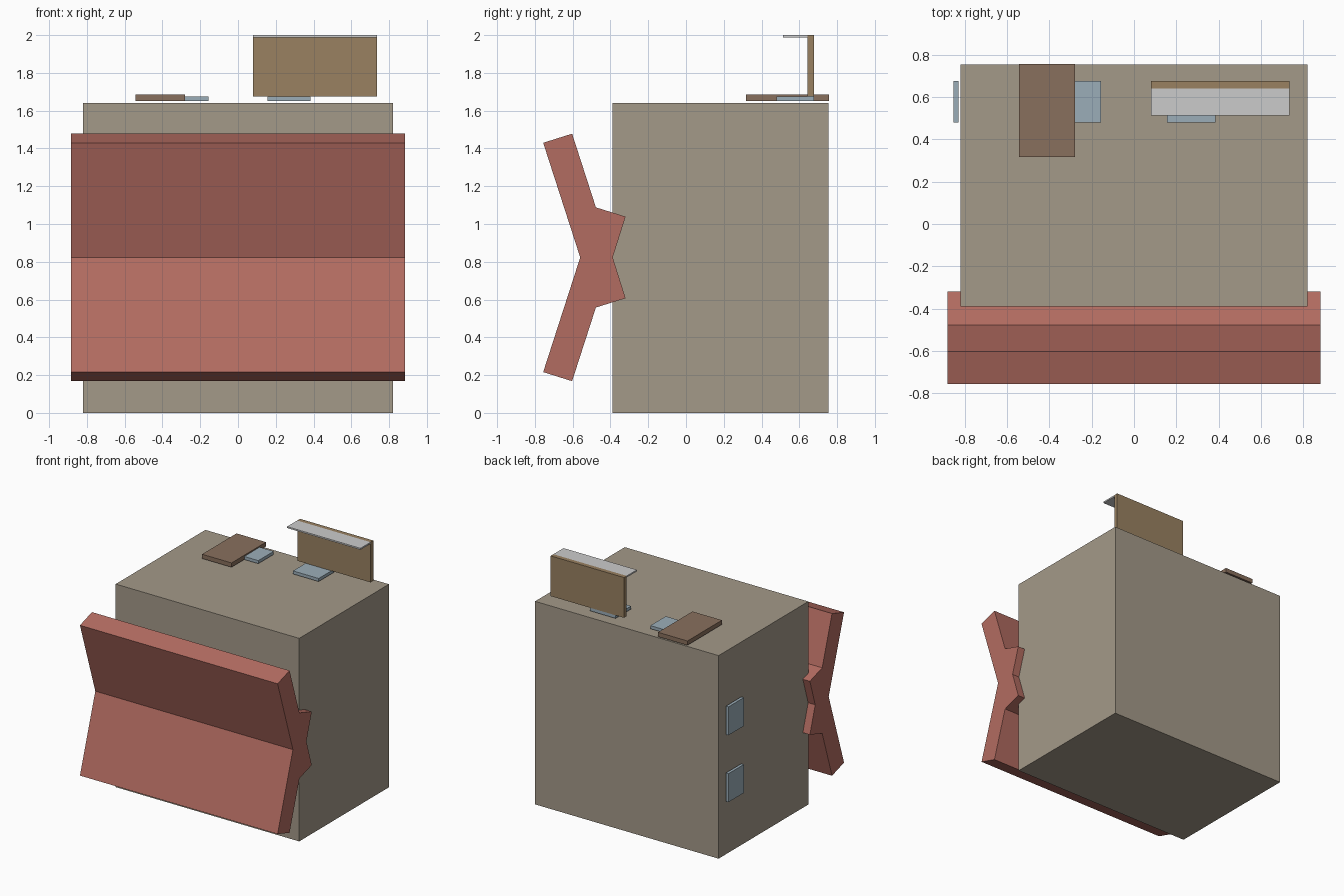
import bpy, bmesh

if "Cube" in bpy.data.objects:
    bpy.data.objects.remove(bpy.data.objects["Cube"])


def mat(name, color):
    m = bpy.data.materials.new(name)
    m.diffuse_color = (*color, 1)
    m.use_nodes = True
    m.node_tree.nodes["Principled BSDF"].inputs["Base Color"].default_value = m.diffuse_color
    return m


stone = mat("stone", (0.37, 0.32, 0.25))
red = mat("red", (0.45, 0.15, 0.12))
brown = mat("brown", (0.25, 0.16, 0.11))
tan = mat("tan", (0.32, 0.22, 0.12))
blue = mat("blue", (0.33, 0.42, 0.48))


def prism(name, profile, x0, x1, material=None):
    """Extrude a (y, z) outline along x."""
    bm = bmesh.new()
    face = bm.faces.new([bm.verts.new((x0, y, z)) for y, z in profile])
    ext = bmesh.ops.extrude_face_region(bm, geom=[face])["geom"]
    verts = [g for g in ext if isinstance(g, bmesh.types.BMVert)]
    bmesh.ops.translate(bm, verts=verts, vec=(x1 - x0, 0, 0))
    bmesh.ops.recalc_face_normals(bm, faces=bm.faces)
    me = bpy.data.meshes.new(name)
    bm.to_mesh(me)
    bm.free()
    ob = bpy.data.objects.new(name, me)
    bpy.context.collection.objects.link(ob)
    if material:
        me.materials.append(material)
    return ob


def box(name, x, y, z, material=None):
    outline = [(y[0], z[0]), (y[1], z[0]), (y[1], z[1]), (y[0], z[1])]
    return prism(name, outline, x[0], x[1], material)


# Main body
box("body", (-0.82, 0.82), (-0.39, 0.755), (0, 1.64), stone)

# Front piece: crossed slabs, outline mirrored about mid height
mid = 0.823
upper = [(-0.56, 0), (-0.756, 0.607), (-0.603, 0.655), (-0.477, 0.265),
         (-0.32, 0.216), (-0.388, 0)]
outline = [(y, mid + h) for y, h in upper]
outline += [(y, mid - h) for y, h in reversed(upper[1:-1])]
prism("crossed_front", outline, -0.883, 0.883, red)

# Small blue pads: a pair on the top and a pair on the left side
for label, c in (("a", -0.27), ("b", 0.27)):
    span = (c - 0.115, c + 0.115)
    box("top_pad_" + label, span, (0.48, 0.677), (1.65, 1.675), blue)
    box("side_pad_" + label, (-0.853, -0.83), (0.48, 0.677),
        (0.82 + span[0], 0.82 + span[1]), blue)

# Flat slab on the left of the top
box("flat_slab", (-0.543, -0.28), (0.317, 0.757), (1.65, 1.685), brown)

# Upright panel with a thin ledge
box("upright_panel", (0.08, 0.735), (0.642, 0.677), (1.675, 2.0), tan)
box("panel_ledge", (0.08, 0.735), (0.513, 0.642), (1.988, 2.0))
